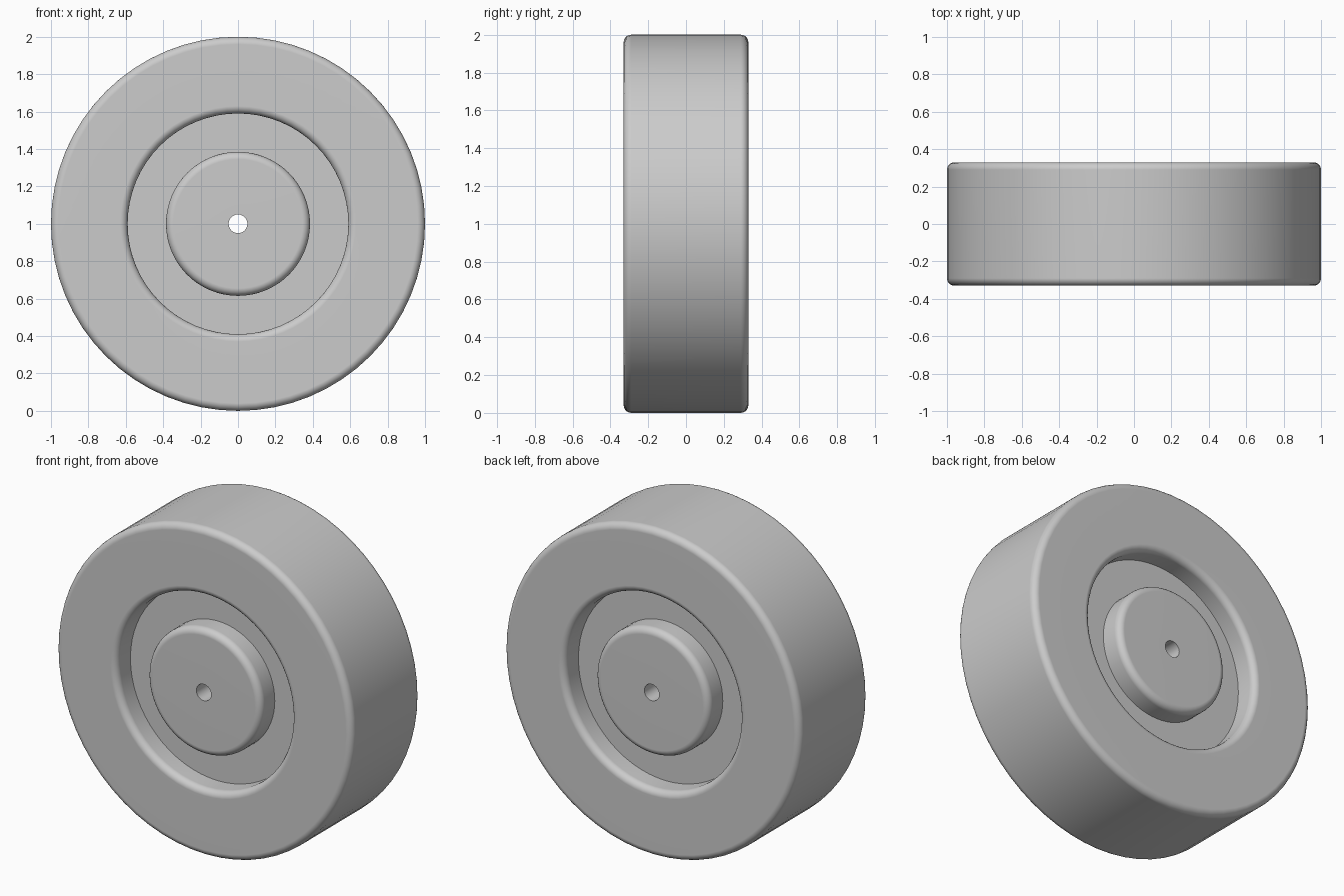
import bpy, bmesh, math
from mathutils import Matrix, Vector

default = bpy.data.objects.get("Cube")
if default:
    bpy.data.objects.remove(default, do_unlink=True)

SEGMENTS = 64
HALF = 0.33        # half of the wheel's width
FLOOR = 0.195      # half width at the groove floor
ROUND = 0.04       # edge rounding


def fillet(r, direction):
    """Quarter round from a wall at radius r up to the side face."""
    pts = []
    for i in range(6):
        a = math.pi / 2 * i / 5
        pts.append((r + direction * ROUND * (1 - math.cos(a)),
                    HALF - ROUND * (1 - math.sin(a))))
    return pts


# Half profile as (radius, width), from the axle hole out to the tread
side = [(0.05, HALF)]
side += fillet(0.385, -1)[::-1]            # hub edge
side += [(0.385, FLOOR), (0.59, FLOOR)]    # groove
side += fillet(0.59, 1)                    # inner tyre edge
side += fillet(1.0, -1)[::-1]              # outer tyre edge
profile = side + [(r, -y) for r, y in reversed(side)]

# Turn the closed profile around the axle
bm = bmesh.new()
verts = [bm.verts.new((r, y, 0)) for r, y in profile]
edges = [bm.edges.new((v, verts[(i + 1) % len(verts)])) for i, v in enumerate(verts)]
bmesh.ops.spin(bm, geom=verts + edges, cent=(0, 0, 0), axis=(0, 1, 0),
               angle=math.tau, steps=SEGMENTS, use_merge=True)
bmesh.ops.remove_doubles(bm, verts=bm.verts, dist=0.0001)
bmesh.ops.recalc_face_normals(bm, faces=bm.faces)
bmesh.ops.transform(bm, matrix=Matrix.Translation(Vector((0, 0, 1))), verts=bm.verts)
mesh = bpy.data.meshes.new("wheel")
bm.to_mesh(mesh)
bm.free()

wheel = bpy.data.objects.new("wheel", mesh)
bpy.context.collection.objects.link(wheel)

# Plain grey material
grey = bpy.data.materials.new("light grey")
grey.use_nodes = True
colour = (0.6, 0.6, 0.6, 1)
grey.diffuse_color = colour
grey.node_tree.nodes["Principled BSDF"].inputs["Base Color"].default_value = colour
mesh.materials.append(grey)

# Smooth rounds, sharp groove corners, flat side faces
bpy.ops.object.select_all(action="DESELECT")
wheel.select_set(True)
bpy.context.view_layer.objects.active = wheel
bpy.ops.object.shade_smooth_by_angle(angle=math.radians(40))
weighted = wheel.modifiers.new("flat_faces", "WEIGHTED_NORMAL")
weighted.keep_sharp = True
